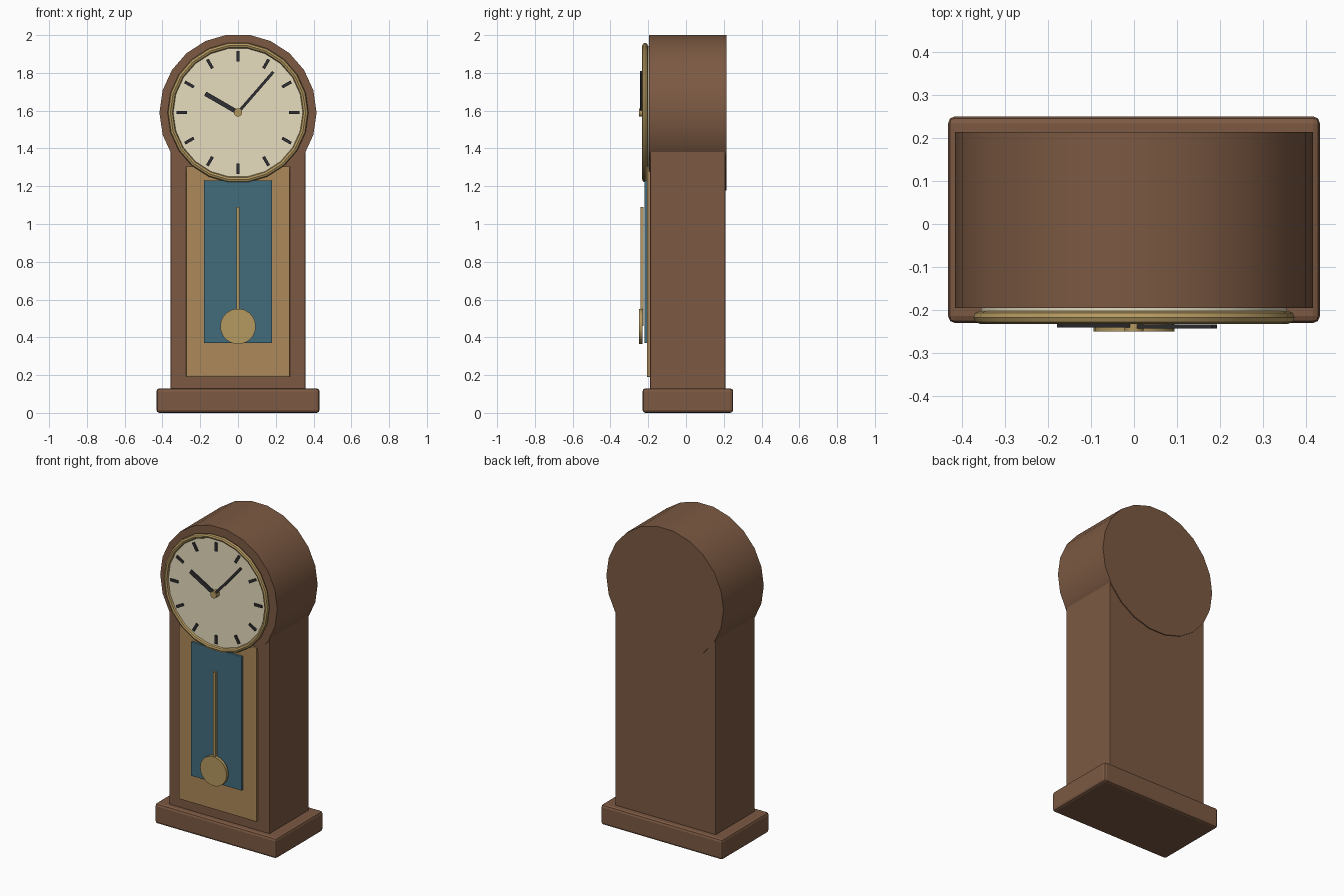
import bpy, math

if "Cube" in bpy.data.objects:
    bpy.data.objects.remove(bpy.data.objects["Cube"])

def material(name, rgb):
    m = bpy.data.materials.new(name)
    m.diffuse_color = (*rgb, 1)
    m.use_nodes = True
    m.node_tree.nodes["Principled BSDF"].inputs["Base Color"].default_value = m.diffuse_color
    return m

WOOD = material("wood", (0.20, 0.10, 0.055))
OAK = material("light_wood", (0.42, 0.25, 0.10))
BRASS = material("brass", (0.46, 0.32, 0.12))
CREAM = material("cream", (0.80, 0.72, 0.52))
DARK = material("dark", (0.03, 0.03, 0.035))
GLASS = material("glass", (0.055, 0.15, 0.20))

DIAL_Z = 1.59
SIDES = 22

def finish(ob, name, mat, bevel=0, smooth=False):
    ob.name = name
    ob.data.materials.append(mat)
    if bevel:
        mod = ob.modifiers.new("bevel", 'BEVEL')
        mod.width, mod.segments = bevel, 2
    if smooth:
        bpy.ops.object.shade_smooth_by_angle(angle=math.radians(35))
    return ob

def box(name, x, y, z, mat, bevel=0):
    """Box from (min, max) pairs on each axis."""
    bpy.ops.mesh.primitive_cube_add(size=1, location=[sum(p) / 2 for p in (x, y, z)])
    ob = bpy.context.object
    ob.scale = [p[1] - p[0] for p in (x, y, z)]
    bpy.ops.object.transform_apply(location=False, rotation=False, scale=True)
    return finish(ob, name, mat, bevel)

def disc(name, r, y, z, mat, sides=SIDES):
    """Cylinder along y, with a vertex on the +x axis."""
    bpy.ops.mesh.primitive_cylinder_add(vertices=sides, radius=r, depth=y[1] - y[0])
    ob = bpy.context.object
    ob.rotation_euler = (0, 0, math.pi / 2)
    bpy.ops.object.transform_apply()
    ob.rotation_euler = (math.pi / 2, 0, 0)
    ob.location = (0, sum(y) / 2, z)
    return finish(ob, name, mat, smooth=True)

def bar(name, angle, r0, r1, width, y, mat):
    """Radial bar on the dial, angle in degrees clockwise from twelve."""
    a = math.radians(angle)
    ob = box(name, (-width / 2, width / 2), y, (r0, r1), mat)
    d = (r0 + r1) / 2
    ob.location = (d * math.sin(a), sum(y) / 2, DIAL_Z + d * math.cos(a))
    ob.rotation_euler = (0, a, 0)

# Case
box("plinth", (-0.432, 0.432), (-0.23, 0.25), (0, 0.13), WOOD, 0.016)
box("trunk", (-0.357, 0.357), (-0.19, 0.208), (0.11, 1.41), WOOD, 0.005)
disc("hood", 0.416, (-0.195, 0.214), DIAL_Z, WOOD)

# Door and window
box("door", (-0.275, 0.275), (-0.207, -0.18), (0.19, 1.305), OAK, 0.004)
box("window", (-0.18, 0.18), (-0.221, -0.2), (0.37, 1.23), GLASS, 0.003)

# Dial
disc("dial", 0.356, (-0.217, -0.19), DIAL_Z, CREAM)
bpy.ops.mesh.primitive_torus_add(major_segments=SIDES, minor_segments=8,
                                 major_radius=0.358, minor_radius=0.015,
                                 location=(0, -0.217, DIAL_Z),
                                 rotation=(math.pi / 2, 0, 0))
finish(bpy.context.object, "bezel", BRASS, smooth=True)
bpy.ops.object.shade_smooth_by_angle(angle=math.radians(60))
for i in range(12):
    bar("hour_mark", i * 30, 0.27, 0.325, 0.016, (-0.225, -0.21), DARK)

# Hands
bar("hour_hand", -60, 0, 0.20, 0.024, (-0.24, -0.23), DARK)
bar("minute_hand", 41, 0, 0.285, 0.015, (-0.243, -0.233), DARK)
disc("hand_hub", 0.022, (-0.25, -0.215), DIAL_Z, BRASS, 12)

# Pendulum
box("pendulum_rod", (-0.009, 0.009), (-0.242, -0.226), (0.46, 1.09), BRASS)
disc("pendulum_bob", 0.094, (-0.25, -0.23), 0.458, BRASS, SIDES)
